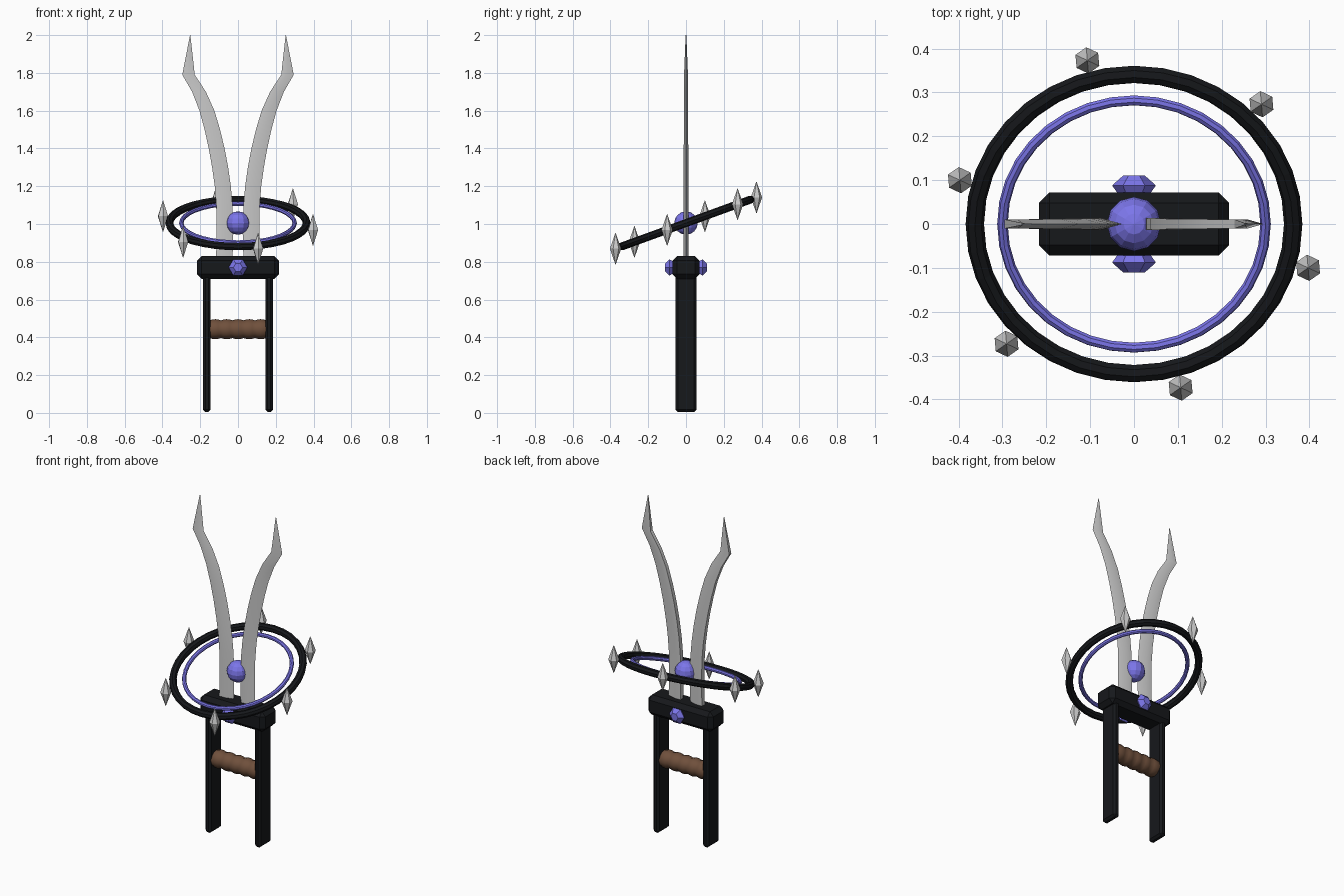
import bpy, bmesh, math
from mathutils import Matrix, Vector

if "Cube" in bpy.data.objects:
    bpy.data.objects.remove(bpy.data.objects["Cube"])


def material(name, rgb):
    m = bpy.data.materials.new(name)
    m.diffuse_color = (*rgb, 1)
    m.use_nodes = True
    m.node_tree.nodes["Principled BSDF"].inputs["Base Color"].default_value = m.diffuse_color
    return m


BLACK = material("black_metal", (0.008, 0.009, 0.011))
VIOLET = material("violet_crystal", (0.2, 0.18, 0.82))
BROWN = material("brown_grip", (0.16, 0.08, 0.045))


def make(name, verts, faces, mat=None, matrix=None):
    bm = bmesh.new()
    vs = [bm.verts.new(v) for v in verts]
    for f in faces:
        bm.faces.new([vs[i] for i in f])
    if matrix:
        bm.transform(matrix)
    bmesh.ops.recalc_face_normals(bm, faces=bm.faces)
    me = bpy.data.meshes.new(name)
    bm.to_mesh(me)
    bm.free()
    ob = bpy.data.objects.new(name, me)
    bpy.context.collection.objects.link(ob)
    if mat:
        me.materials.append(mat)
    return ob


def lathe(name, profile, sides, matrix, mat=None, phase=0.0):
    """Revolve (radius, height) points about z and cap the ends."""
    verts, faces = [], []
    for r, h in profile:
        for i in range(sides):
            a = phase + 2 * math.pi * i / sides
            verts.append((r * math.cos(a), r * math.sin(a), h))
    for j in range(len(profile) - 1):
        for i in range(sides):
            k = (i + 1) % sides
            faces.append((j * sides + i, j * sides + k,
                          (j + 1) * sides + k, (j + 1) * sides + i))
    faces.append(tuple(range(sides)))
    faces.append(tuple(range((len(profile) - 1) * sides, len(profile) * sides)))
    return make(name, verts, faces, mat, matrix)


def box(name, centre, size, bevel, mat):
    bpy.ops.mesh.primitive_cube_add(size=1, location=centre)
    ob = bpy.context.object
    ob.name = name
    ob.data.transform(Matrix.Diagonal((*size, 1)))
    ob.data.materials.append(mat)
    b = ob.modifiers.new("chamfer", 'BEVEL')
    b.width, b.segments = bevel, 1
    return ob


# guard and the two side bars
box("guard", (0, 0, 0.77), (0.434, 0.144, 0.12), 0.024, BLACK)
for side, s in (("left", -1), ("right", 1)):
    box(side + "_bar", (s * 0.165, 0, 0.375), (0.04, 0.11, 0.74), 0.012, BLACK)

# ridged hand grip between the bars
grip = []
for i in range(21):
    t = i / 20
    grip.append((0.047 + 0.006 * abs(math.sin(5 * math.pi * t)), -0.15 + 0.3 * t))
ob = lathe("grip", grip, 12, Matrix.Translation((0, 0, 0.443)) @ Matrix.Rotation(math.pi / 2, 4, 'Y'), BROWN)
ob.data.shade_smooth()
bpy.context.view_layer.objects.active = ob
bpy.ops.object.select_all(action='DESELECT')
ob.select_set(True)
bpy.ops.object.shade_smooth_by_angle(angle=math.radians(40))

# faceted gems on the guard's front and back
for side, s in (("front", 1), ("back", -1)):
    lathe(side + "_gem", [(0.03, 0.06), (0.05, 0.088), (0.024, 0.111)], 6,
          Matrix.Translation((0, 0, 0.77)) @ Matrix.Rotation(s * math.pi / 2, 4, 'X'), VIOLET)

# floating orb
bpy.ops.mesh.primitive_uv_sphere_add(segments=12, ring_count=8, radius=0.062, location=(0, 0, 1.005))
orb = bpy.context.object
orb.name = "orb"
orb.data.materials.append(VIOLET)

# tilted rings
TILT = math.radians(20)
for name, major, minor, mat in (("outer_ring", 0.363, 0.021, BLACK), ("inner_ring", 0.3, 0.012, VIOLET)):
    bpy.ops.mesh.primitive_torus_add(major_segments=36, minor_segments=8, major_radius=major,
                                     minor_radius=minor, location=(0, 0, 1.005), rotation=(TILT, 0, 0))
    ob = bpy.context.object
    ob.name = name
    ob.data.materials.append(mat)

# upright spikes around the outer ring
for i in range(6):
    a = math.radians(-15 + 60 * i)
    p = Matrix.Rotation(TILT, 3, 'X') @ Vector((0.411 * math.cos(a), 0.411 * math.sin(a), 0))
    lathe(f"spike_{i + 1}", [(0.001, -0.083), (0.03, 0), (0.001, 0.083)], 6,
          Matrix.Translation(p + Vector((0, 0, 1.005))), phase=math.radians(-25))

# twin curved blades: (z, inner x, outer x), spine on the -x side of each
ROWS = [(0.78, 0.03, 0.117), (0.95, 0.025, 0.113), (1.1, 0.029, 0.115), (1.2, 0.038, 0.123),
        (1.3, 0.052, 0.137), (1.4, 0.071, 0.155), (1.5, 0.095, 0.177), (1.6, 0.125, 0.204),
        (1.7, 0.17, 0.243), (1.79, 0.229, 0.295), (2.0, 0.252, 0.254)]
for side, s in (("left", -1), ("right", 1)):
    verts, faces = [], []
    for j, (z, xi, xo) in enumerate(ROWS):
        spine, edge = sorted((s * xi, s * xo))
        h = 0.002 if z == 2.0 else 0.014 - 0.004 * j / 10
        mid = spine + 0.45 * (edge - spine)
        verts += [(spine, -h, z), (mid, -h, z), (edge, 0, z), (mid, h, z), (spine, h, z)]
    n = 5
    for j in range(len(ROWS) - 1):
        for i in range(n):
            k = (i + 1) % n
            faces.append((j * n + i, j * n + k, (j + 1) * n + k, (j + 1) * n + i))
    faces += [tuple(range(n)), tuple(range(len(verts) - n, len(verts)))]
    ob = make(side + "_blade", verts, faces)
    bpy.ops.object.select_all(action='DESELECT')
    bpy.context.view_layer.objects.active = ob
    ob.select_set(True)
    bpy.ops.object.shade_smooth_by_angle(angle=math.radians(25))
